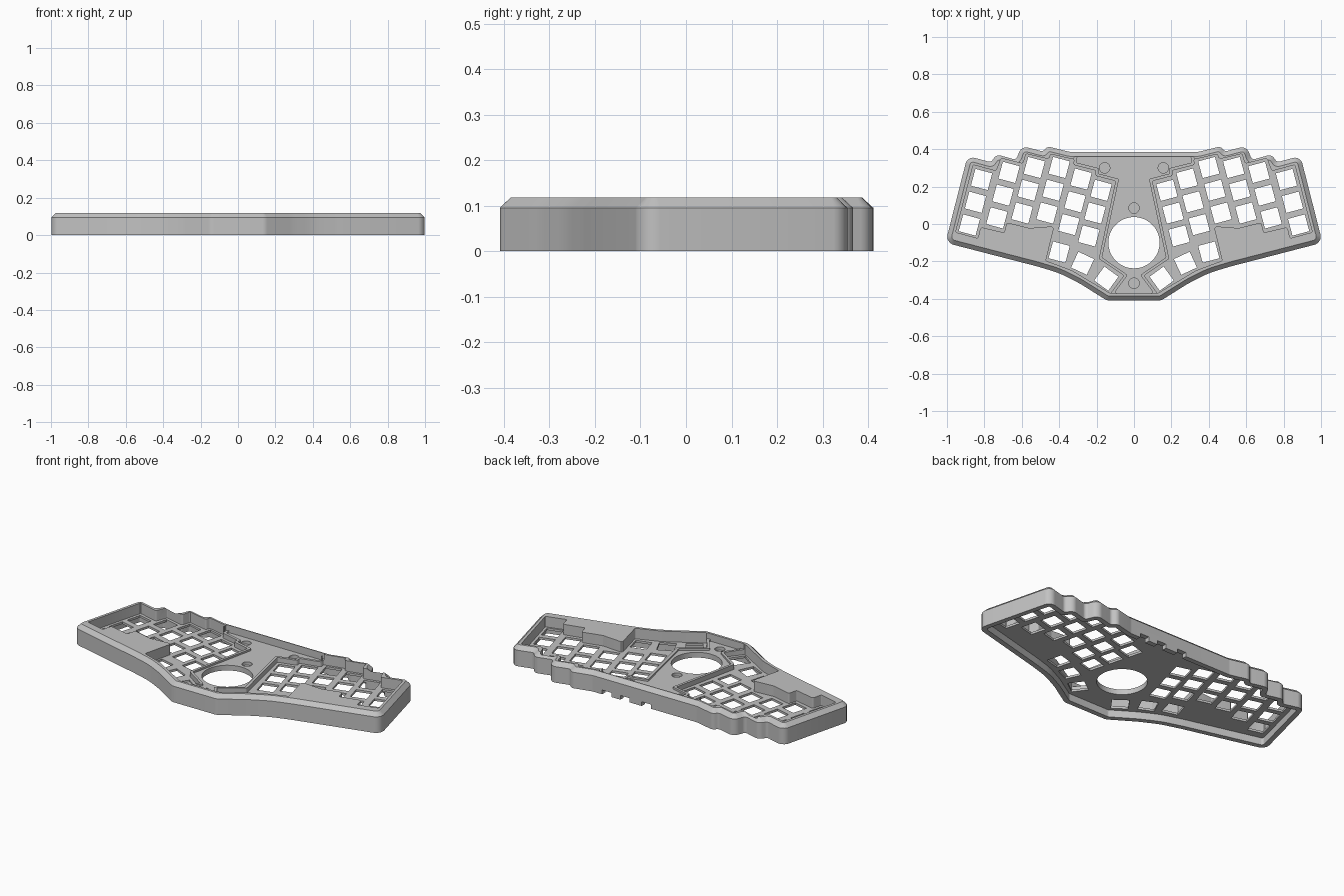
import bpy, bmesh, math
from mathutils import Vector, Matrix

if "Cube" in bpy.data.objects:
    bpy.data.objects.remove(bpy.data.objects["Cube"])

TOP, SHOULDER, LIP, DECK, PLATE, UNDER = 0.118, 0.095, 0.085, 0.074, 0.056, 0.043
TILT = math.radians(15)

grey = bpy.data.materials.new("grey_plastic")
grey.use_nodes = True
grey.diffuse_color = (0.54, 0.54, 0.54, 1)
grey.node_tree.nodes["Principled BSDF"].inputs["Base Color"].default_value = (0.54, 0.54, 0.54, 1)


def flip(points):
    return [(-p[0], *p[1:]) for p in reversed(points)]


def rounded(points, inset=0.0, radius=0.02, steps=5):
    """Clockwise polygon, moved inward, with rounded corners."""
    pts = [Vector(p[:2]) for p in points]
    n = len(pts)
    corners = []
    for i, p in enumerate(pts):
        a, b = (p - pts[i - 1]).normalized(), (pts[(i + 1) % n] - p).normalized()
        na, nb = Vector((a.y, -a.x)), Vector((b.y, -b.x))
        corners.append(p + (na + nb) * inset / (1 + na.dot(nb)))
    ring = []
    for i, p in enumerate(corners):
        r = points[i][2] if len(points[i]) > 2 else radius
        a, b = corners[i - 1] - p, corners[(i + 1) % n] - p
        convex = a.x * b.y - a.y * b.x > 0
        r = max(r - inset, 0.003) if convex else r + inset
        half = a.angle(b) / 2
        cut = min(r / math.tan(half), 0.46 * a.length, 0.46 * b.length)
        s, e = p + a.normalized() * cut, p + b.normalized() * cut
        mid = (a.normalized() + b.normalized()).normalized()
        centre = p + mid * cut / math.cos(half)
        u, v = s - centre, e - centre
        for k in range(steps + 1):
            w = u.lerp(v, k / steps)
            ring.append(centre + w.normalized() * u.length)
    return ring


def loft(bm, rings):
    """Solid through stacked (outline, height) rings."""
    rows = [[bm.verts.new((p.x, p.y, z)) for p in ring] for ring, z in rings]
    for low, high in zip(rows, rows[1:]):
        for i in range(len(low)):
            bm.faces.new((low[i - 1], low[i], high[i], high[i - 1]))
    bm.faces.new(rows[0])
    bm.faces.new(rows[-1])


def finish(name, bm):
    bmesh.ops.recalc_face_normals(bm, faces=bm.faces)
    mesh = bpy.data.meshes.new(name)
    bm.to_mesh(mesh)
    bm.free()
    mesh.materials.append(grey)
    ob = bpy.data.objects.new(name, mesh)
    bpy.context.collection.objects.link(ob)
    return ob


def prism(name, outlines, z0, z1):
    bm = bmesh.new()
    for ring in outlines:
        loft(bm, [(ring, z0), (ring, z1)])
    return finish(name, bm)


def box(bm, x, y, z, size, angle=0.0):
    m = Matrix.Translation((x, y, z)) @ Matrix.Rotation(angle, 4, "Z") @ Matrix.Diagonal((*size, 1))
    bmesh.ops.create_cube(bm, size=1, matrix=m)


def cylinder(bm, x, y, r, z0, z1, sides):
    bmesh.ops.create_cone(bm, cap_ends=True, segments=sides, radius1=r, radius2=r, depth=z1 - z0,
                          matrix=Matrix.Translation((x, y, (z0 + z1) / 2)))


# Outer silhouette, left half of the model, clockwise from the back
half = [(.345, .386, .05), (.462, .415, .04), (.487, .388, .02), (.602, .417, .04), (.63, .343, .02),
        (.735, .372, .04), (.765, .33, .02), (.89, .364, .04), (1.008, -.1, .045),
        (.52, -.226, .5), (.40, -.262, .5), (.29, -.318, .5), (.145, -.409, .05)]
outline = half + flip(half)

# Sunken key well with stepped column ends
well = [(.095, .232), (.205, .26), (.2, .288), (.322, .318), (.317, .347), (.447, .377),
        (.457, .35), (.58, .379), (.594, .325), (.712, .355), (.738, .286), (.862, .32),
        (.957, -.046), (.832, -.08), (.818, -.02), (.692, -.05), (.678, .005), (.56, -.025),
        (.43, -.015), (.475, -.198), (.335, -.25), (.125, -.375), (.05, -.275), (.185, -.185)]
wells = [well, flip(well)]

# Centre deck, with a low lip left standing beside the wells
lip_half = [(.325, .357), (.3, .1), (.25, -.2), (.12, -.371)]
floor_half = [(.308, .357), (.308, .328), (.187, .298), (.192, .27), (.08, .241),
              (.171, -.179), (.034, -.273), (.107, -.371)]

# Case body with chamfered top edge
bm = bmesh.new()
loft(bm, [(rounded(outline), 0), (rounded(outline), SHOULDER), (rounded(outline, .024), TOP)])
case = finish("keyboard_case", bm)

cutters = [
    prism("lip_cutter", [rounded(lip_half + flip(lip_half), 0, .008)], LIP, .2),
    prism("floor_cutter", [rounded(floor_half + flip(floor_half), 0, .008)], DECK, .2),
    prism("well_cutter", [rounded(w, .003, .01, 3) for w in wells], PLATE, .2),
    prism("underside_cutter", [rounded(outline, .03)], -.1, UNDER),
]

# Switch openings: three per column, three on each thumb arc
bm = bmesh.new()
columns = [(.176, .18), (.283, .24), (.40, .302), (.533, .302), (.668, .276), (.815, .238)]
keys = [(x + r * .126 * math.sin(TILT), y - r * .126 * math.cos(TILT), TILT)
        for x, y in columns for r in range(3)]
keys += [(.40, -.15, TILT), (.275, -.21, math.radians(25)), (.148, -.292, math.radians(36))]
for x, y, angle in keys:
    for side in (1, -1):
        box(bm, side * x, y, .05, (.093, .093, .2), side * angle)
cutters.append(finish("switch_cutter", bm))

# Round ball opening and blind screw recesses
bm = bmesh.new()
cylinder(bm, 0, -.1, .137, -.1, .2, 64)
for x, y in [(.157, .3), (-.157, .3), (0, .085), (0, -.317)]:
    cylinder(bm, x, y, .028, .055, .2, 24)
cutters.append(finish("round_cutter", bm))

# Port notches in the lower back wall
bm = bmesh.new()
for x in (.25, .13, -.01):
    box(bm, x, .38, 0, (.06, .1, .05))
cutters.append(finish("port_cutter", bm))

for cutter in cutters:
    cutter.hide_render = True
    mod = case.modifiers.new(cutter.name, "BOOLEAN")
    mod.operation, mod.solver, mod.object = "DIFFERENCE", "EXACT", cutter
bpy.context.view_layer.objects.active = case
case.select_set(True)
for mod in list(case.modifiers):
    bpy.ops.object.modifier_apply(modifier=mod.name)
for cutter in cutters:
    bpy.data.objects.remove(cutter)

bpy.ops.object.select_all(action="DESELECT")
case.select_set(True)
bpy.ops.object.shade_smooth_by_angle(angle=math.radians(25))
